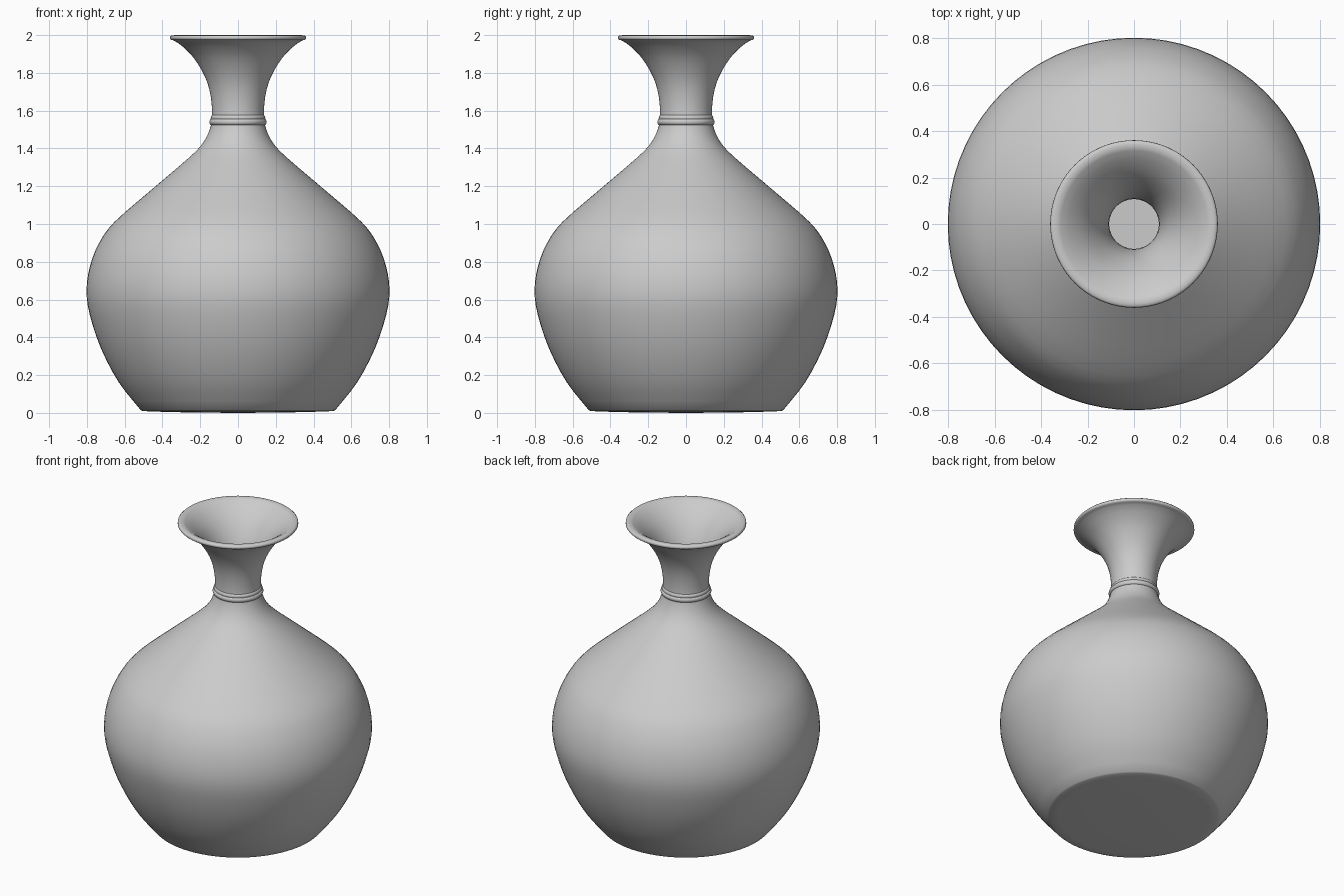
import bpy, bmesh, math
from mathutils import Vector

cube = bpy.data.objects.get("Cube")
if cube:
    bpy.data.objects.remove(cube)

clay = bpy.data.materials.new("grey_clay")
clay.use_nodes = True
grey = (0.6, 0.6, 0.6, 1)
clay.diffuse_color = grey
clay.node_tree.nodes["Principled BSDF"].inputs["Base Color"].default_value = grey

SEGMENTS = 72


def smooth_path(points, steps=3):
    """Catmull-Rom curve through radius/height points."""
    p = [Vector(q) for q in points]
    p = [2 * p[0] - p[1]] + p + [2 * p[-1] - p[-2]]
    out = []
    for a, b, c, d in zip(p, p[1:], p[2:], p[3:]):
        for i in range(steps):
            t = i / steps
            out.append(0.5 * (2 * b + (c - a) * t + (2 * a - 5 * b + 4 * c - d) * t ** 2
                              + (3 * b - a - 3 * c + d) * t ** 3))
    return out + [p[-2]]


def inset(path, thickness):
    """Offset a radius/height path towards the axis."""
    out = []
    for i, q in enumerate(path):
        d = (path[min(i + 1, len(path) - 1)] - path[max(i - 1, 0)]).normalized()
        out.append(q + Vector((-d.y, d.x)) * thickness)
    return out


def lathe(name, profile):
    bm = bmesh.new()
    verts = [bm.verts.new((r, 0, z)) for r, z in profile]
    edges = [bm.edges.new(pair) for pair in zip(verts, verts[1:])]
    bmesh.ops.spin(bm, geom=verts + edges, axis=(0, 0, 1), cent=(0, 0, 0),
                   angle=math.tau, steps=SEGMENTS, use_duplicate=False)
    bmesh.ops.remove_doubles(bm, verts=bm.verts, dist=0.0005)
    bmesh.ops.recalc_face_normals(bm, faces=bm.faces)
    mesh = bpy.data.meshes.new(name)
    bm.to_mesh(mesh)
    bm.free()
    mesh.materials.append(clay)
    obj = bpy.data.objects.new(name, mesh)
    bpy.context.collection.objects.link(obj)
    bpy.ops.object.select_all(action="DESELECT")
    obj.select_set(True)
    bpy.context.view_layer.objects.active = obj
    bpy.ops.object.shade_smooth_by_angle(angle=math.radians(50))
    return obj


# Vase body: outer wall, rolled lip, inner wall and floor in one profile
outer = smooth_path([(0.515, 0.015), (0.63, 0.16), (0.725, 0.34), (0.785, 0.52),
                     (0.802, 0.65), (0.783, 0.78), (0.735, 0.9), (0.655, 1.01),
                     (0.46, 1.18), (0.255, 1.355), (0.185, 1.43), (0.15, 1.5),
                     (0.137, 1.57), (0.145, 1.68), (0.175, 1.78), (0.235, 1.88),
                     (0.3, 1.945), (0.345, 1.974)])
lip = [(0.355, 1.975), (0.361, 1.982), (0.36, 1.992), (0.353, 1.999), (0.343, 1.999)]
inner = inset(outer, 0.03)[::-1]
base = [(0, 0), (0.25, 0.002), (0.45, 0.007), (0.505, 0.01)]
lathe("vase_body", base + outer + lip + inner + [(0, inner[-1].y)])

# Raised ring around the neck
ring = [(0.137 + 0.015 * math.cos(a), 1.54 + 0.017 * math.sin(a))
        for a in (math.tau * i / 12 for i in range(13))]
lathe("neck_ring", ring)
lathe("neck_bead", [(r - 0.007, z + 0.021) for r, z in ring])
